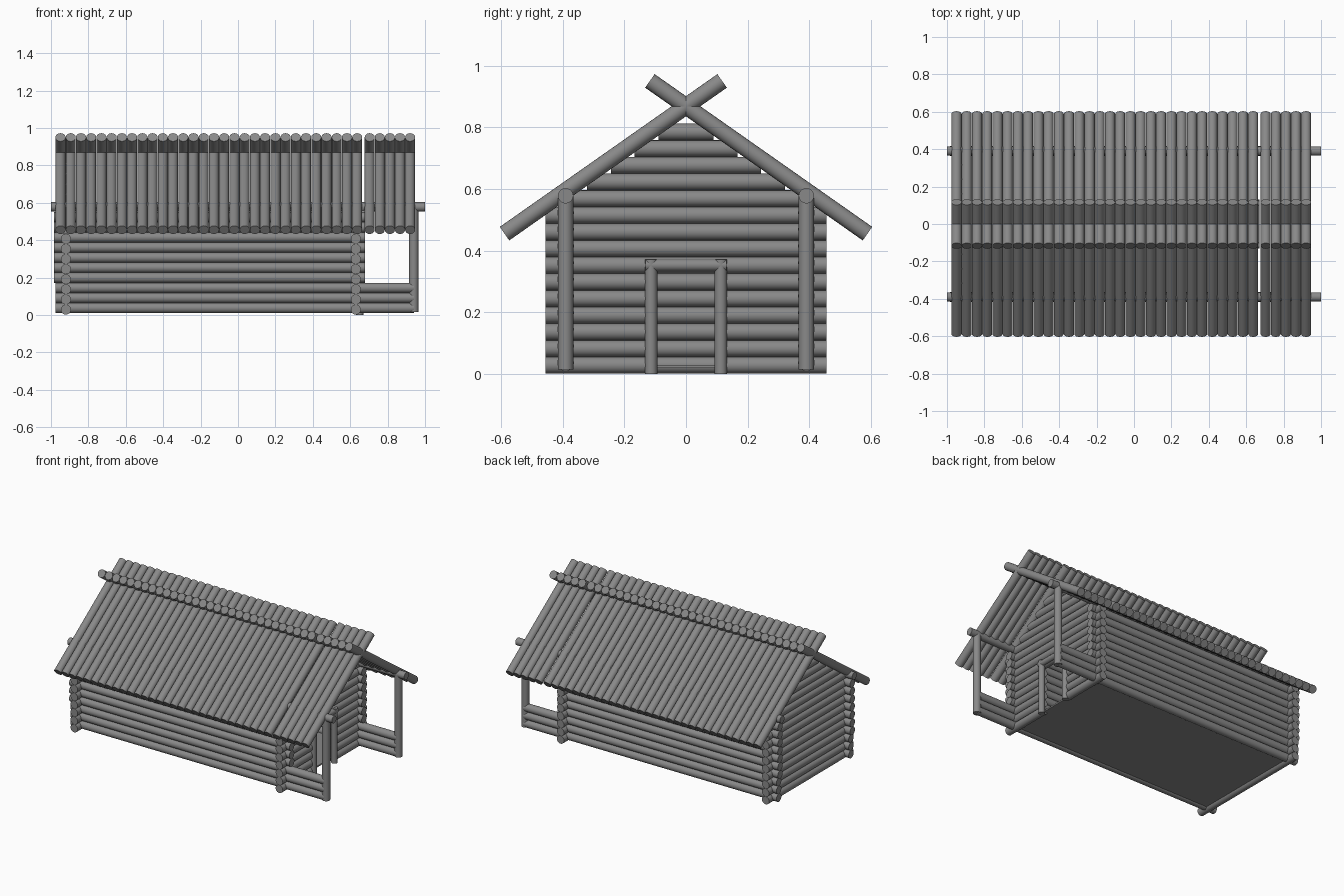
import bpy, math
from mathutils import Vector

cube = bpy.data.objects.get("Cube")
if cube:
    bpy.data.objects.remove(cube, do_unlink=True)

R = 0.027      # log radius
STEP = 0.054   # log spacing
WALL_Y = 0.39
BACK_X, DOOR_X = -0.92, 0.63
RIDGE, SLOPE = 0.868, 0.702
DOOR_HALF, DOOR_TOP = 0.113, 0.353

wood = bpy.data.materials.new("grey_wood")
wood.use_nodes = True
GREY = (0.25, 0.25, 0.25, 1)
wood.diffuse_color = GREY
wood.node_tree.nodes["Principled BSDF"].inputs["Base Color"].default_value = GREY


def log(name, a, b, r=R):
    """Round log running from point a to point b."""
    a, b = Vector(a), Vector(b)
    d = b - a
    bpy.ops.mesh.primitive_cylinder_add(vertices=20, radius=r, depth=d.length,
                                        location=(a + b) / 2)
    o = bpy.context.object
    o.name = name
    o.rotation_euler = d.to_track_quat('Z', 'Y').to_euler()
    o.data.materials.append(wood)
    bpy.ops.object.shade_smooth_by_angle(angle=math.radians(40))
    return o


# Long side walls; the three lowest logs run on as the porch railing
for side in (-1, 1):
    y = side * WALL_Y
    for k in range(10):
        z = 0.037 + k * STEP
        x0, x1 = (-0.975, 0.94) if k < 3 else (-0.985, 0.68)
        log("side_wall_log", (x0, y, z), (x1, y, z))
    log("eave_beam", (-1, y, 0.578), (1, y, 0.578), 0.025)
    log("porch_post", (0.94, y, 0.015), (0.94, y, 0.578), 0.025)

# End walls with gables; the porch end has a door opening
for x in (BACK_X, DOOR_X):
    for k in range(15):
        z = 0.029 + k * STEP
        half = min(0.455, (RIDGE - 0.02 - z) / SLOPE)
        if x == DOOR_X and z < DOOR_TOP:
            for s in (-1, 1):
                log("end_wall_log", (x, s * DOOR_HALF, z), (x, s * half, z))
        else:
            log("end_wall_log", (x, -half, z), (x, half, z))

# Door frame
for s in (-1, 1):
    log("door_post", (DOOR_X + 0.02, s * DOOR_HALF, 0),
        (DOOR_X + 0.02, s * DOOR_HALF, DOOR_TOP + 0.019), 0.02)
log("door_lintel", (DOOR_X + 0.02, -0.132, DOOR_TOP),
    (DOOR_X + 0.02, 0.132, DOOR_TOP), 0.02)

# Floor
bpy.ops.mesh.primitive_cube_add(size=1, location=((BACK_X + DOOR_X) / 2, 0, 0.025))
floor = bpy.context.object
floor.name = "floor"
floor.scale = (DOOR_X - BACK_X, 2 * WALL_Y, 0.01)
floor.data.materials.append(wood)

# Roof poles crossing at the ridge, with a narrow gap before the porch roof
xs = [-0.949 + 0.0547 * i for i in range(30)] + [0.704 + 0.0541 * i for i in range(5)]
for x in xs:
    for s in (-1, 1):
        log("roof_pole", (x, -s * 0.117, RIDGE + 0.117 * SLOPE),
            (x, s * 0.588, RIDGE - 0.588 * SLOPE), 0.0268)
